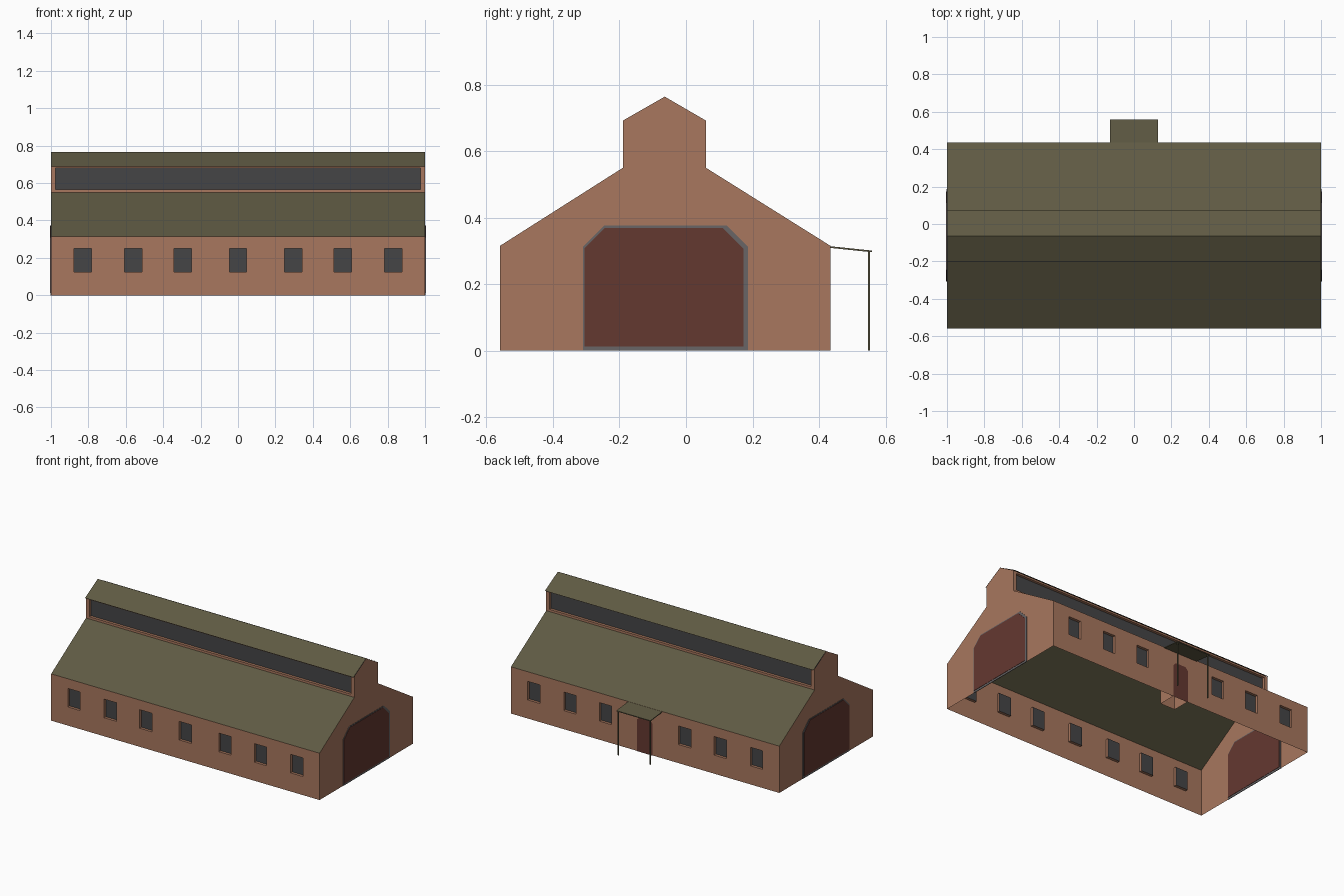
import bpy, bmesh

if "Cube" in bpy.data.objects:
    bpy.data.objects.remove(bpy.data.objects["Cube"])


def material(name, r, g, b):
    lin = [((c / 255 + 0.055) / 1.055) ** 2.4 for c in (r, g, b)]
    m = bpy.data.materials.new(name)
    m.diffuse_color = (*lin, 1)
    m.use_nodes = True
    m.node_tree.nodes["Principled BSDF"].inputs["Base Color"].default_value = m.diffuse_color
    return m


BRICK = material("brick", 168, 119, 94)
ROOF = material("olive_roof", 95, 90, 67)
GLASS = material("dark_glass", 69, 69, 70)
RED = material("dark_red_door", 100, 56, 48)
GREY = material("grey_trim", 104, 101, 102)


def finish(name, bm, *mats):
    me = bpy.data.meshes.new(name)
    bm.to_mesh(me)
    bm.free()
    ob = bpy.data.objects.new(name, me)
    for m in mats:
        me.materials.append(m)
    bpy.context.collection.objects.link(ob)
    return ob


def sweep(name, profile, x0, x1, mat, closed=False, caps=False):
    """Sweep a (y, z) profile along x."""
    bm = bmesh.new()
    a = [bm.verts.new((x0, y, z)) for y, z in profile]
    b = [bm.verts.new((x1, y, z)) for y, z in profile]
    n = len(profile)
    for i in range(n if closed else n - 1):
        j = (i + 1) % n
        bm.faces.new((a[i], a[j], b[j], b[i]))
    if caps:
        bm.faces.new(a)
        bm.faces.new(b)
        bmesh.ops.recalc_face_normals(bm, faces=bm.faces)
    return finish(name, bm, mat)


def window_wall(name, y, inward, zs, centres, half):
    """Grid wall whose window cells are pushed inward and glazed."""
    xs = sorted([-1, 1] + [c + s * half for c in centres for s in (-1, 1)])
    bm = bmesh.new()
    grid = [[bm.verts.new((x, y, z)) for x in xs] for z in zs]
    cells = []
    for r in range(3):
        for c in range(len(xs) - 1):
            q = [grid[r][c], grid[r][c + 1], grid[r + 1][c + 1], grid[r + 1][c]]
            f = bm.faces.new(q if inward > 0 else q[::-1])
            if r == 1 and c % 2:
                cells.append(f)
    new = bmesh.ops.extrude_face_region(bm, geom=cells)["geom"]
    bmesh.ops.delete(bm, geom=[f for f in cells if f.is_valid], context="FACES_ONLY")
    bmesh.ops.translate(bm, vec=(0, 0.018 * inward, 0),
                        verts=[g for g in new if isinstance(g, bmesh.types.BMVert)])
    for g in new:
        if isinstance(g, bmesh.types.BMFace):
            g.material_index = 1
    return finish(name, bm, BRICK, GLASS)


# long walls and clerestory walls with recessed windows
side = [-0.83, -0.56, -0.295, 0.295, 0.56, 0.83]
wall_z = [0, 0.125, 0.25, 0.315]
upper_z = [0.55, 0.565, 0.68, 0.692]
window_wall("front_wall", -0.56, 1, wall_z, side + [0], 0.046)
window_wall("back_wall", 0.435, -1, wall_z, side, 0.046)
window_wall("front_clerestory", -0.19, 1, upper_z, [0], 0.975)
window_wall("back_clerestory", 0.06, -1, upper_z, [0], 0.975)

# roofs
sweep("front_roof", [(-0.56, 0.315), (-0.19, 0.55)], -1, 1, ROOF)
sweep("back_roof", [(0.06, 0.55), (0.435, 0.315)], -1, 1, ROOF)
sweep("top_roof", [(-0.2, 0.688), (-0.064, 0.765), (0.073, 0.688)], -1, 1, ROOF)

# gable ends with large chamfered doors
gable = [(-0.56, 0), (0.435, 0), (0.435, 0.315), (0.06, 0.55), (0.06, 0.692),
         (-0.064, 0.764), (-0.19, 0.692), (-0.19, 0.55), (-0.56, 0.315)]


def door_shape(y0, y1, z0, z1, c):
    return [(y0, z0), (y1, z0), (y1, z1 - c), (y1 - c, z1), (y0 + c, z1), (y0, z1 - c)]


for label, x in (("left", -1), ("right", 1)):
    bm = bmesh.new()
    f = bm.faces.new([bm.verts.new((x, y, z)) for y, z in gable])
    if x < 0:
        f.normal_flip()
    finish(label + "_gable_wall", bm, BRICK)
    sweep(label + "_door_frame", door_shape(-0.31, 0.187, 0, 0.376, 0.064),
          x - 0.002, x + 0.002, GREY, True, True)
    sweep(label + "_door", door_shape(-0.306, 0.173, 0.013, 0.369, 0.062),
          x - 0.004, x + 0.004, RED, True, True)

# back door plate and the open-bottomed lobby behind it
bm = bmesh.new()
for y in (0.438, 0.434):
    ring = [bm.verts.new((x, y, z)) for x, z in door_shape(-0.057, 0.057, 0, 0.235, 0.02)]
    bm.faces.new(ring)
finish("back_door", bm, RED)
bm = bmesh.new()
bmesh.ops.create_cube(bm, size=1)
bmesh.ops.scale(bm, vec=(0.11, 0.115, 0.235), verts=bm.verts)
bmesh.ops.translate(bm, vec=(0, 0.3735, 0.1175), verts=bm.verts)
bm.normal_update()
bmesh.ops.delete(bm, geom=[f for f in bm.faces if f.normal.z < -0.5 or f.normal.y > 0.5],
                 context="FACES")
finish("back_lobby", bm, BRICK)

# porch canopy on two thin posts
sweep("porch_roof", [(0.435, 0.309), (0.56, 0.296), (0.56, 0.301), (0.435, 0.314)],
      -0.127, 0.127, ROOF, True, True)
for label, x in (("left", -0.118), ("right", 0.118)):
    sweep(label + "_porch_post", [(0.547, 0), (0.554, 0), (0.554, 0.298), (0.547, 0.298)],
          x - 0.0035, x + 0.0035, ROOF, True, True)
